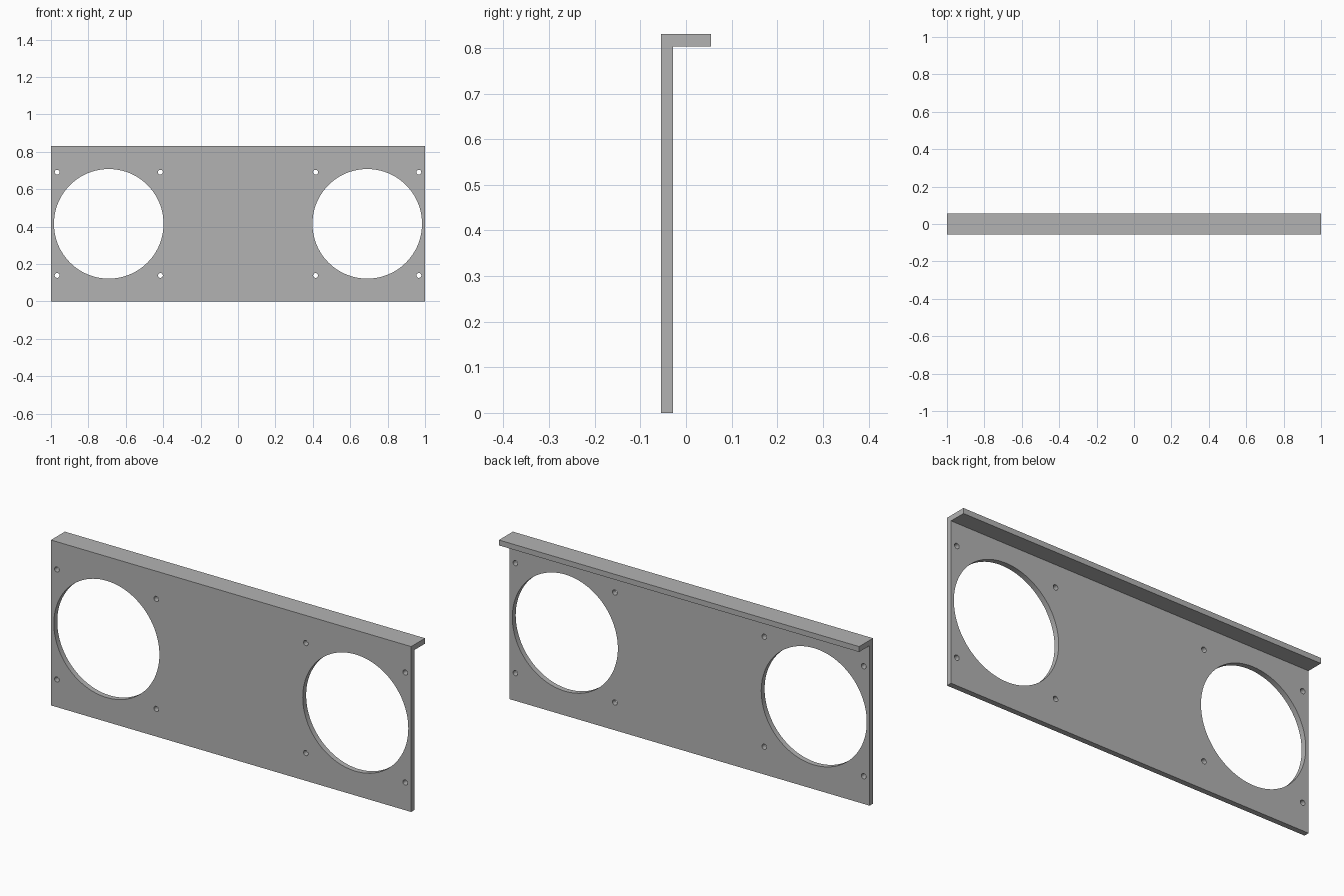
import bpy
import bmesh
import math
from mathutils import Matrix

cube = bpy.data.objects.get("Cube")
if cube:
    bpy.data.objects.remove(cube, do_unlink=True)

WIDTH, HEIGHT, DEPTH, SHEET = 2.0, 0.83, 0.11, 0.027
HOLE_X, HOLE_Z, HOLE_R = 0.691, 0.415, 0.293
SCREW_OFFSET, SCREW_R = 0.276, 0.013

grey = bpy.data.materials.new("grey metal")
grey.use_nodes = True
colour = (0.45, 0.45, 0.45, 1)
grey.diffuse_color = colour
grey.node_tree.nodes["Principled BSDF"].inputs["Base Color"].default_value = colour


def add_object(name, bm):
    bmesh.ops.recalc_face_normals(bm, faces=bm.faces)
    mesh = bpy.data.meshes.new(name)
    bm.to_mesh(mesh)
    bm.free()
    mesh.materials.append(grey)
    obj = bpy.data.objects.new(name, mesh)
    bpy.context.collection.objects.link(obj)
    return obj


def add_drill(bm, x, z, radius, sides):
    """Cylinder along y that passes through the upright sheet."""
    place = Matrix.Translation((x, -DEPTH / 2, z)) @ Matrix.Rotation(math.pi / 2, 4, "X")
    bmesh.ops.create_cone(bm, cap_ends=True, segments=sides, radius1=radius,
                          radius2=radius, depth=DEPTH, matrix=place)


# Folded sheet: an L profile swept along x
front, back = -DEPTH / 2, DEPTH / 2
profile = [(front, 0), (front + SHEET, 0), (front + SHEET, HEIGHT - SHEET),
           (back, HEIGHT - SHEET), (back, HEIGHT), (front, HEIGHT)]
bm = bmesh.new()
end = bm.faces.new([bm.verts.new((-WIDTH / 2, y, z)) for y, z in profile])
swept = bmesh.ops.extrude_face_region(bm, geom=[end], use_keep_orig=True)
moved = [v for v in swept["geom"] if isinstance(v, bmesh.types.BMVert)]
bmesh.ops.translate(bm, verts=moved, vec=(WIDTH, 0, 0))
panel = add_object("mounting_panel", bm)

# Two large openings, each with four screw holes
bm = bmesh.new()
for side in (-1, 1):
    add_drill(bm, side * HOLE_X, HOLE_Z, HOLE_R, 96)
    for dx in (-SCREW_OFFSET, SCREW_OFFSET):
        for dz in (-SCREW_OFFSET, SCREW_OFFSET):
            add_drill(bm, side * HOLE_X + dx, HOLE_Z + dz, SCREW_R, 24)
drills = add_object("hole_cutter", bm)
drills.hide_render = True

cut = panel.modifiers.new("holes", "BOOLEAN")
cut.operation = "DIFFERENCE"
cut.solver = "EXACT"
cut.object = drills

# Apply the cut, discard the cutter and smooth the hole walls
bpy.ops.object.select_all(action="DESELECT")
panel.select_set(True)
bpy.context.view_layer.objects.active = panel
bpy.ops.object.modifier_apply(modifier=cut.name)
bpy.data.objects.remove(drills, do_unlink=True)
bpy.ops.object.shade_smooth_by_angle(angle=math.radians(30))
